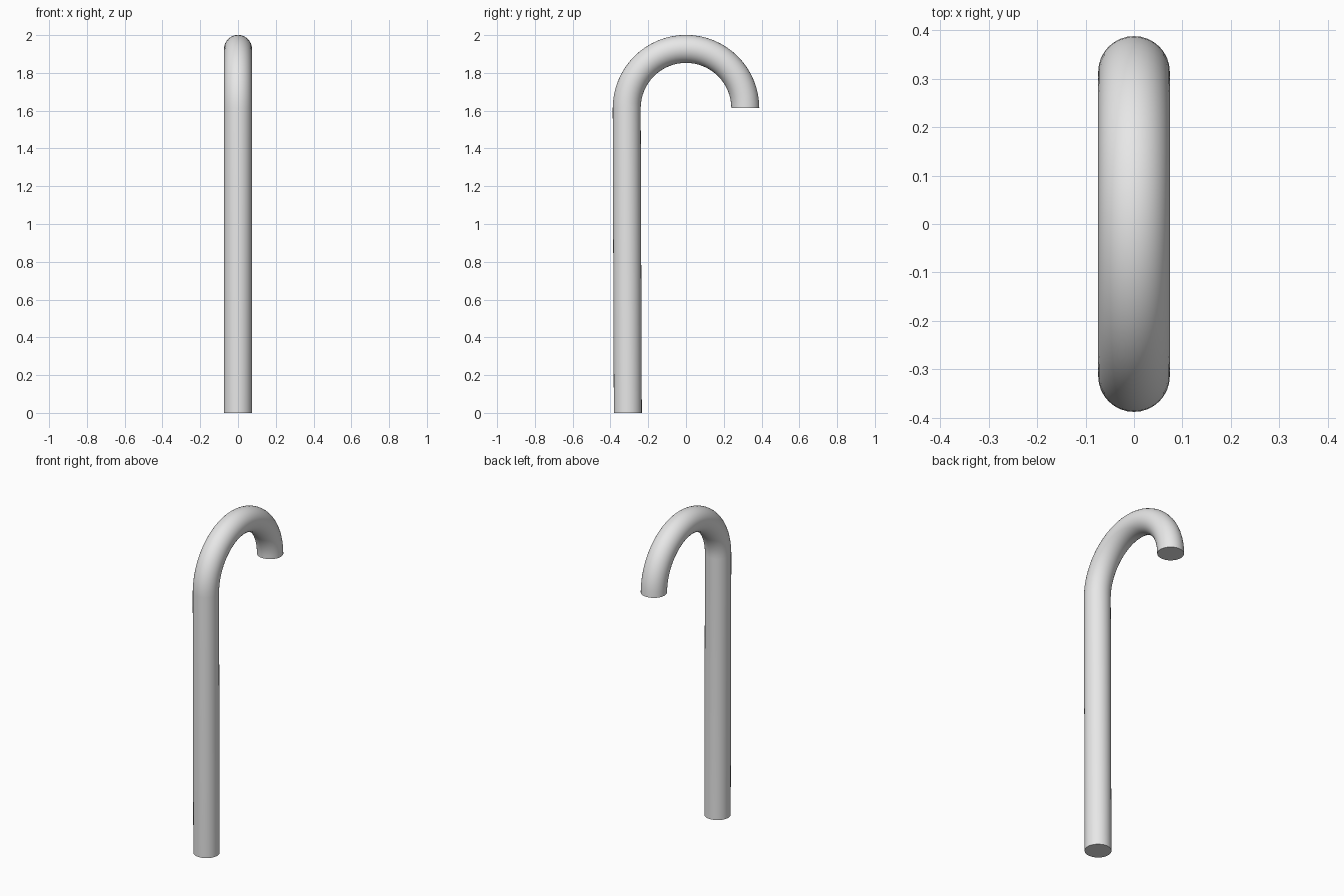
import bpy, bmesh
from math import sin, cos, pi
from mathutils import Vector

cube = bpy.data.objects.get("Cube")
if cube:
    bpy.data.objects.remove(cube, do_unlink=True)

TUBE = 0.074      # tube radius
BEND = 0.314      # hook radius along the centreline
SPRING = 1.613    # height where the hook begins
SIDES = 32
STEPS = 32

grey = bpy.data.materials.new("light grey")
grey.use_nodes = True
grey.diffuse_color = (0.8, 0.8, 0.8, 1)
grey.node_tree.nodes["Principled BSDF"].inputs["Base Color"].default_value = (0.8, 0.8, 0.8, 1)

bm = bmesh.new()


def ring(y, z, angle):
    """Circle across the path; angle is the outward direction in the YZ plane."""
    out = Vector((0, cos(angle), sin(angle)))
    side = Vector((1, 0, 0))
    centre = Vector((0, y, z))
    return [bm.verts.new(centre + TUBE * (cos(t) * side + sin(t) * out))
            for t in (2 * pi * i / SIDES for i in range(SIDES))]


# Slightly leaning shaft, then a half-circle hook
rings = [ring(-0.308, 0, pi)]
for k in range(STEPS + 1):
    a = pi * (1 - k / STEPS)
    rings.append(ring(BEND * cos(a), SPRING + BEND * sin(a), a))

# Tube wall
for low, high in zip(rings, rings[1:]):
    for i in range(SIDES):
        j = (i + 1) % SIDES
        bm.faces.new((low[i], low[j], high[j], high[i]))

# Flat ends
bm.faces.new(rings[0])
bm.faces.new(rings[-1])
bmesh.ops.recalc_face_normals(bm, faces=bm.faces)

mesh = bpy.data.meshes.new("cane")
bm.to_mesh(mesh)
bm.free()
mesh.materials.append(grey)
cane = bpy.data.objects.new("cane", mesh)
bpy.context.collection.objects.link(cane)

bpy.ops.object.select_all(action="DESELECT")
cane.select_set(True)
bpy.context.view_layer.objects.active = cane
bpy.ops.object.shade_smooth_by_angle(angle=pi / 6)
